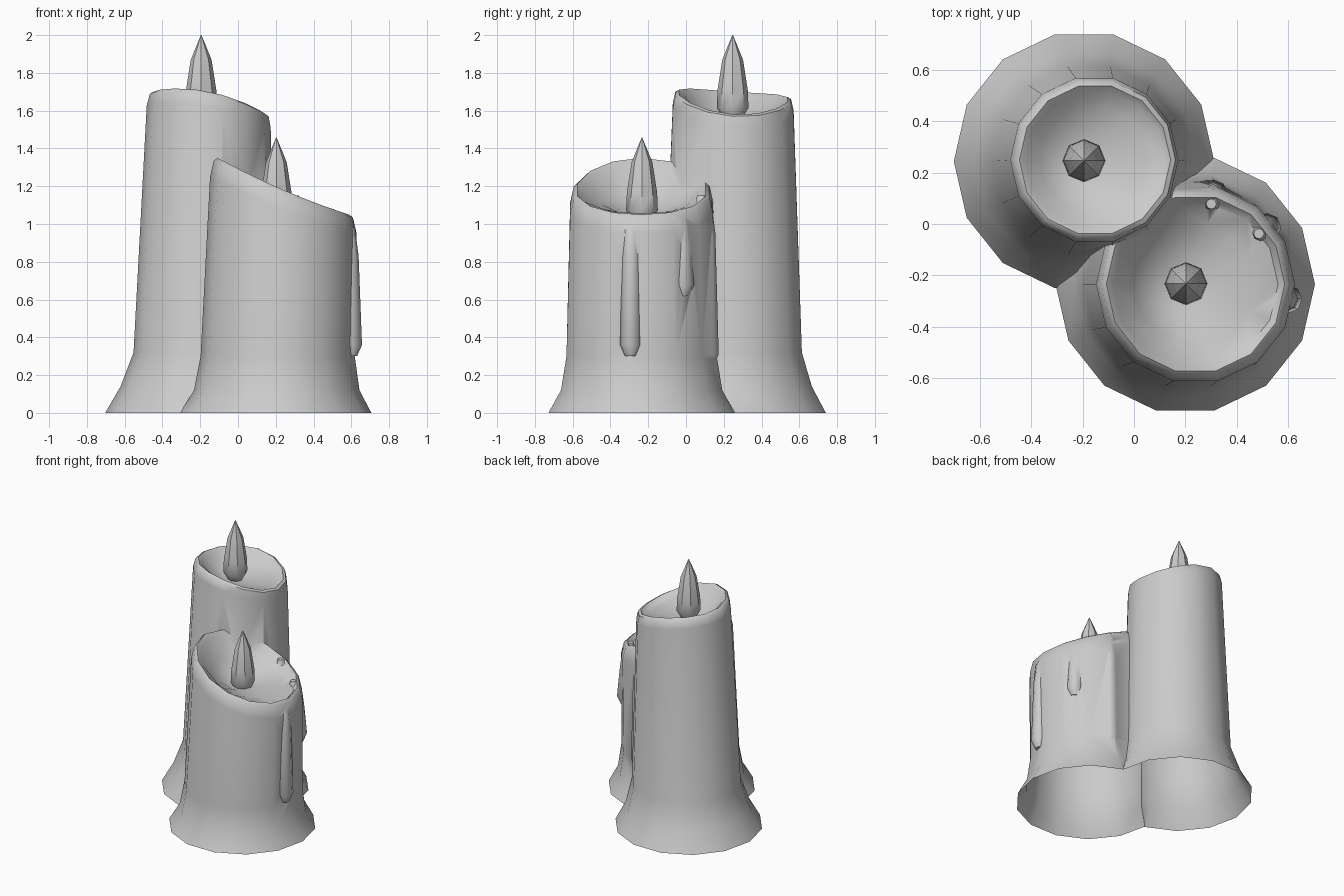
import bpy, bmesh
from math import sin, cos, pi, radians

if "Cube" in bpy.data.objects:
    bpy.data.objects.remove(bpy.data.objects["Cube"])


def loft(name, rings, sides, rim=lambda a: 0.0):
    """Closed loft of rings (cx, cy, radius, z, weight of the rim height)."""
    bm = bmesh.new()
    loops = []
    for cx, cy, r, z, w in rings:
        loop = []
        for i in range(sides):
            a = 2 * pi * i / sides
            loop.append(bm.verts.new((cx + r * cos(a), cy + r * sin(a), z + w * rim(a))))
        loops.append(loop)
    for lo, hi in zip(loops, loops[1:]):
        for i in range(sides):
            j = (i + 1) % sides
            bm.faces.new((lo[i], lo[j], hi[j], hi[i]))
    bm.faces.new(loops[0][::-1])
    bm.faces.new(loops[-1])
    bmesh.ops.recalc_face_normals(bm, faces=bm.faces)
    mesh = bpy.data.meshes.new(name)
    bm.to_mesh(mesh)
    bm.free()
    obj = bpy.data.objects.new(name, mesh)
    bpy.context.collection.objects.link(obj)
    return obj


def select(obj):
    bpy.ops.object.select_all(action='DESELECT')
    obj.select_set(True)
    bpy.context.view_layer.objects.active = obj


def smooth(obj, angle):
    select(obj)
    bpy.ops.object.shade_smooth_by_angle(angle=radians(angle))


def union(obj, other):
    select(obj)
    mod = obj.modifiers.new("union", 'BOOLEAN')
    mod.operation = 'UNION'
    mod.solver = 'EXACT'
    mod.object = other
    bpy.ops.object.modifier_apply(modifier=mod.name)
    bpy.data.objects.remove(other)


# Tall candle: flared foot, leaning wall, uneven rim, melted bowl
def tall_rim(a):
    return 1.64 - 0.06 * cos(a) - 0.02 * sin(a) + 0.04 * sin(a) ** 2


wax = loft("wax_candles", [
    (-.195, .245, .508, 0, 0), (-.19, .245, .432, .14, 0), (-.175, .245, .378, .32, 0),
    (-.155, .25, .328, -.07, 1), (-.152, .25, .314, -.01, 1), (-.152, .25, .295, 0, 1),
    (-.152, .25, .270, -.02, 1), (-.16, .25, .21, 1.07, .32), (-.185, .247, .08, 1.555, 0),
], 14, tall_rim)


# Short candle with a strongly slanted rim
def short_rim(a):
    return 1.18 - 0.15 * cos(a) + 0.02 * cos(a) ** 2


short = loft("short_candle", [
    (.2, -.235, .506, 0, 0), (.205, -.235, .438, .12, 0), (.21, -.235, .408, .3, 0),
    (.24, -.235, .388, -.10, 1), (.24, -.235, .368, -.015, 1), (.24, -.235, .348, 0, 1),
    (.24, -.235, .322, -.025, 1), (.235, -.235, .24, .69, .35), (.205, -.235, .09, 1.045, 0),
], 14, short_rim)
union(wax, short)

# Wax drips running down the short candle
for deg, top, bottom, out in ((-9, 1.03, .30, .0), (38, 1.08, .62, -.01), (78, 1.15, .25, -.01)):
    a = radians(deg)

    def ring(dist, r, z):
        return (.235 + (dist + out) * cos(a), -.235 + (dist + out) * sin(a), r, z, 0)

    union(wax, loft("drip", [
        ring(.37, .03, bottom), ring(.37, .056, bottom + .06),
        ring(.358, .05, top - .2), ring(.345, .045, top - .06), ring(.33, .02, top)], 8))

# The underside is open
bm = bmesh.new()
bm.from_mesh(wax.data)
under = [f for f in bm.faces if all(v.co.z < 0.001 for v in f.verts)]
bmesh.ops.delete(bm, geom=under, context='FACES')
bm.to_mesh(wax.data)
bm.free()
smooth(wax, 50)

# Flames: eight-sided teardrops
for name, x, y, tip in (("tall_flame", -.195, .247, 2.0), ("short_flame", .203, -.233, 1.457)):
    flame = loft(name, [
        (x, y, .05, tip - .44, 0), (x, y, .084, tip - .385, 0), (x, y, .08, tip - .29, 0),
        (x, y, .055, tip - .13, 0), (x, y, .002, tip, 0)], 8)
    smooth(flame, 40)
